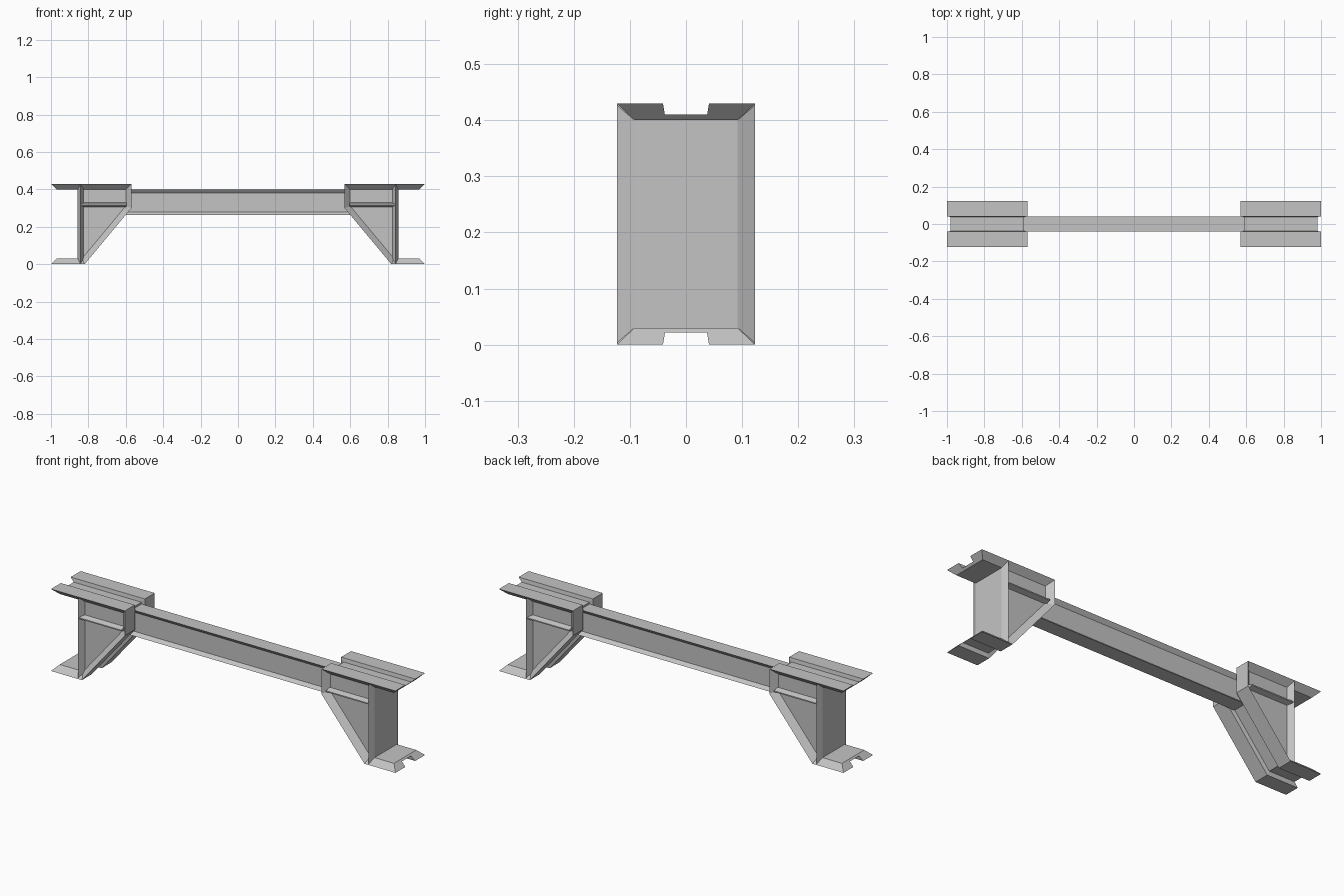
import bpy
import bmesh

if "Cube" in bpy.data.objects:
    bpy.data.objects.remove(bpy.data.objects["Cube"])

steel = bpy.data.materials.new("grey_steel")
steel.diffuse_color = (0.55, 0.55, 0.55, 1)
steel.use_nodes = True
steel.node_tree.nodes["Principled BSDF"].inputs["Base Color"].default_value = steel.diffuse_color

EDGE, FACE = 0.123, 0.092      # half widths: knife edge and web face
GROOVE, FLOOR = 0.041, 0.036   # half widths of the groove, top and bottom


def finish(bm, name):
    bmesh.ops.recalc_face_normals(bm, faces=bm.faces[:])
    mesh = bpy.data.meshes.new(name)
    bm.to_mesh(mesh)
    bm.free()
    mesh.materials.append(steel)
    bpy.context.collection.objects.link(bpy.data.objects.new(name, mesh))


def hull(name, points):
    """Convex solid around a few corner points."""
    bm = bmesh.new()
    verts = [bm.verts.new(p) for p in points]
    res = bmesh.ops.convex_hull(bm, input=verts)
    junk = {v for v in res["geom_interior"] + res["geom_unused"]
            if isinstance(v, bmesh.types.BMVert)}
    if junk:
        bmesh.ops.delete(bm, geom=list(junk), context='VERTS')
    bmesh.ops.dissolve_limit(bm, angle_limit=0.01, verts=bm.verts[:], edges=bm.edges[:])
    finish(bm, name)


def rail(name, s, outer, inner):
    """Pair of tapered flange strips with the groove between them."""
    for side, label in ((-1, "front"), (1, "back")):
        pts = []
        for x, z in outer:
            pts += [(s * x, side * EDGE, z), (s * x, side * GROOVE, z)]
        for x, z in inner:
            pts += [(s * x, side * FACE, z), (s * x, side * FLOOR, z)]
        hull(f"{name}_{label}", pts)


def slab(name, s, outline, half):
    hull(name, [(s * x, y, z) for x, z in outline for y in (-half, half)])


for s, end in ((-1, "left"), (1, "right")):
    # grooved flanges around the bracket
    rail(f"{end}_top_flange", s, [(0.57, 0.43), (1, 0.43)], [(0.60, 0.40), (0.97, 0.40)])
    rail(f"{end}_inner_flange", s, [(0.57, 0.43), (0.57, 0.30)], [(0.60, 0.40), (0.60, 0.311)])
    rail(f"{end}_diagonal_flange", s, [(0.57, 0.30), (0.82, 0)], [(0.60, 0.311), (0.834, 0.03)])
    rail(f"{end}_foot_flange", s, [(0.82, 0), (1, 0)], [(0.834, 0.03), (0.97, 0.03)])

    # groove floors of the projecting lips
    slab(f"{end}_top_groove_floor", s,
         [(0.60, 0.41), (0.98, 0.41), (0.97, 0.40), (0.60, 0.40)], GROOVE - 0.002)
    slab(f"{end}_foot_groove_floor", s,
         [(0.84, 0.022), (0.978, 0.022), (0.97, 0.03), (0.84, 0.03)], GROOVE - 0.002)

    # solid web, with a narrow core forming the groove bottom
    slab(f"{end}_web", s, [(0.857, 0.40), (0.60, 0.40), (0.60, 0.311),
                           (0.834, 0.03), (0.857, 0.03)], FACE)
    slab(f"{end}_groove_core", s, [(0.85, 0.41), (0.587, 0.41), (0.587, 0.311),
                                   (0.829, 0.022), (0.85, 0.022)], GROOVE - 0.002)

    for side, label in ((-1, "front"), (1, "back")):
        # pointed upright along the outer edge
        hull(f"{end}_upright_{label}",
             [(s * x, side * y, z) for x, y, zs in
              ((0.857, FACE, (0.03, 0.40)), (0.825, FACE, (0.03, 0.40)),
               (0.843, EDGE, (0.003, 0.427))) for z in zs])
        # horizontal wedge rib
        hull(f"{end}_rib_{label}",
             [(s * x, side * y, z) for x in (0.595, 0.84)
              for y, z in ((FACE - 0.01, 0.333), (FACE - 0.01, 0.303),
                           (0.119, 0.321), (0.119, 0.315))])

# long beam with tapered top and bottom flanges
half = [(0.039, 0.40), (0.022, 0.38), (0.022, 0.28), (0.039, 0.264)]
section = half + [(-y, z) for y, z in reversed(half)]
bm = bmesh.new()
rings = [[bm.verts.new((x, y, z)) for y, z in section] for x in (-0.625, 0.625)]
for ring in rings:
    bm.faces.new(ring)
for i in range(len(section)):
    j = (i + 1) % len(section)
    bm.faces.new((rings[0][i], rings[0][j], rings[1][j], rings[1][i]))
finish(bm, "long_beam")
